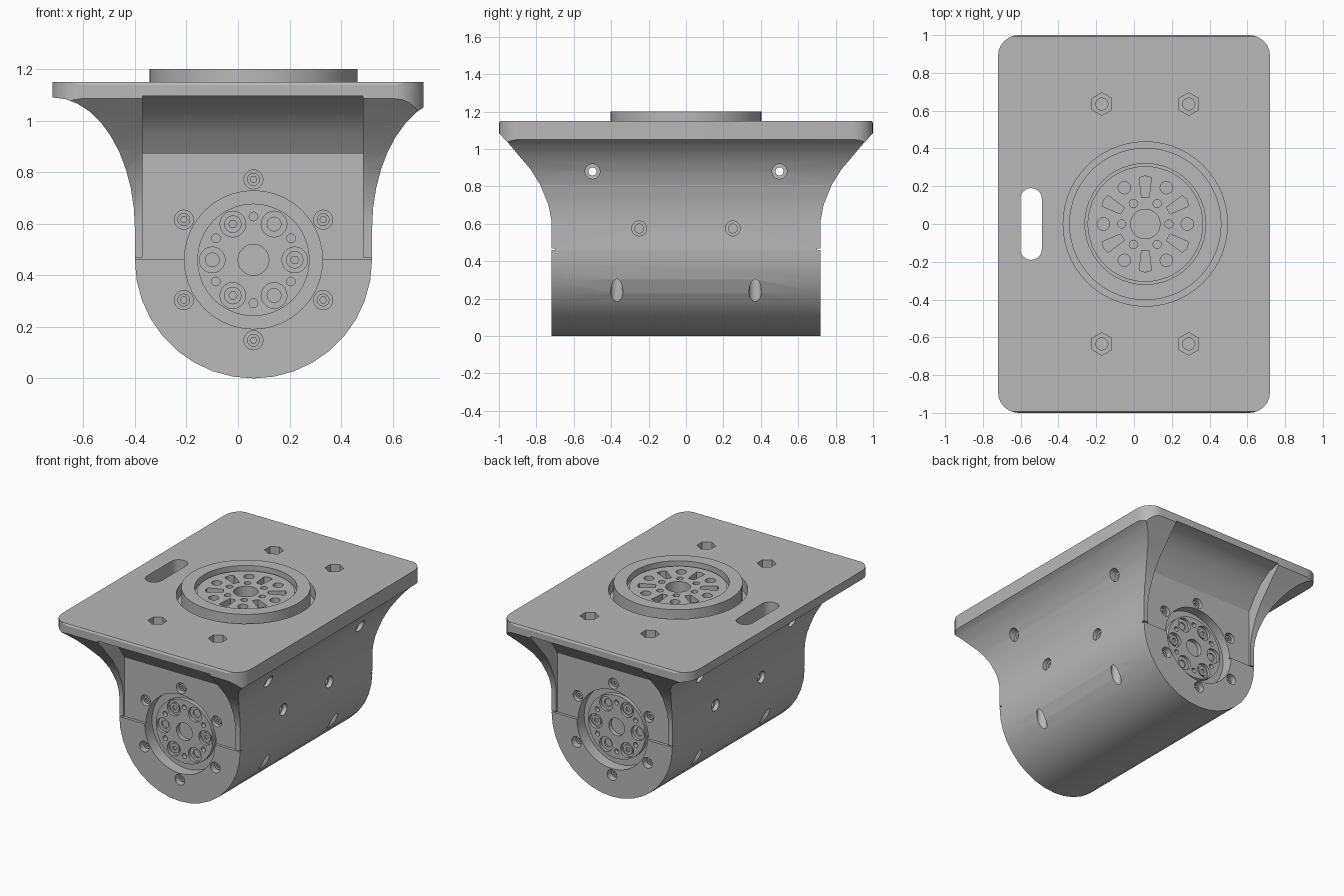
import bpy, bmesh
from math import sin, cos, pi, radians

if "Cube" in bpy.data.objects:
    bpy.data.objects.remove(bpy.data.objects["Cube"], do_unlink=True)

grey = bpy.data.materials.new("machined grey")
grey.use_nodes = True
GREY = (0.48, 0.48, 0.48, 1)
grey.diffuse_color = GREY
grey.node_tree.nodes["Principled BSDF"].inputs["Base Color"].default_value = GREY

CX, CZ = 0.06, 0.46          # shared axis of the drum and the turntable
R = 0.46                     # drum radius


def circle(u, v, r, n=32, a0=0.0):
    return [(u + r * cos(a0 + 2 * pi * i / n), v + r * sin(a0 + 2 * pi * i / n)) for i in range(n)]


def polar(u, v, r, deg):
    return u + r * cos(radians(deg)), v + r * sin(radians(deg))


def solid(name, *prisms):
    """Mesh object made of prisms, each given as (outline, axis, low, high)."""
    bm = bmesh.new()
    for pts, axis, lo, hi in prisms:
        lo, hi = min(lo, hi), max(lo, hi)
        place = {"x": lambda u, v, d: (d, u, v),
                 "y": lambda u, v, d: (u, d, v),
                 "z": lambda u, v, d: (u, v, d)}[axis]
        low = [bm.verts.new(place(u, v, lo)) for u, v in pts]
        high = [bm.verts.new(place(u, v, hi)) for u, v in pts]
        bm.faces.new(low)
        bm.faces.new(high)
        for i in range(len(pts)):
            j = (i + 1) % len(pts)
            bm.faces.new((low[i], low[j], high[j], high[i]))
    bmesh.ops.recalc_face_normals(bm, faces=bm.faces)
    mesh = bpy.data.meshes.new(name)
    bm.to_mesh(mesh)
    bm.free()
    mesh.materials.append(grey)
    ob = bpy.data.objects.new(name, mesh)
    bpy.context.collection.objects.link(ob)
    return ob


def boolean(ob, operation, *prisms):
    cutter = solid("cutter", *prisms)
    cutter.hide_render = True
    mod = ob.modifiers.new("cut", "BOOLEAN")
    mod.operation, mod.solver, mod.object = operation, "EXACT", cutter
    bpy.context.view_layer.objects.active = ob
    bpy.ops.object.modifier_apply(modifier=mod.name)
    bpy.data.objects.remove(cutter, do_unlink=True)


def finish(ob):
    bpy.ops.object.select_all(action="DESELECT")
    ob.select_set(True)
    bpy.context.view_layer.objects.active = ob
    bpy.ops.object.shade_smooth_by_angle(angle=radians(28))


# housing: flared drum section, trimmed by the end flare and rounded plate outline
flare = [(R + 0.32 * (1 - cos(t)), 0.58 + 0.51 * sin(t)) for t in [pi / 2 * i / 10 for i in range(11)]]
half = [(R * sin(pi / 2 * i / 9), CZ - R * cos(pi / 2 * i / 9)) for i in range(10)]
half += flare + [(0.9, 1.09), (0.9, 1.15)]
section = [(CX + u, v) for u, v in half] + [(CX - u, v) for u, v in reversed(half[1:])]
housing = solid("housing", (section, "y", -1.1, 1.1))

end = [(0.72, -0.1), (0.72, 0.62), (0.735, 0.7), (0.78, 0.81), (0.83, 0.89), (0.89, 0.96),
       (0.94, 1.02), (1, 1.085), (1, 1.138), (0.988, 1.16)]
boolean(housing, "INTERSECT", (end + [(-u, v) for u, v in reversed(end)], "x", -1, 1))

corner = 0.11
outline = []
for sx, sy, start in ((1, 1, 0), (-1, 1, 90), (-1, -1, 180), (1, -1, 270)):
    outline += [polar(sx * (0.72 - corner), sy * (1 - corner), corner, start + 15 * i) for i in range(7)]
boolean(housing, "INTERSECT", (outline, "z", -0.2, 1.4))

# end recesses between the side gussets
recess = [(0.705, 0.468), (0.705, 0.87), (0.76, 0.95), (0.82, 1.02), (0.9, 1.075), (0.97, 1.095),
          (1.2, 1.1), (1.2, 0.468)]
boolean(housing, "DIFFERENCE", *[([(s * u, v) for u, v in recess], "x", -0.37, 0.485) for s in (-1, 1)])

# bearing pockets, screw counterbores and the split line at each end
cuts, grooves = [], []
screw_spots = [polar(CX, CZ, 0.312, 30 + 60 * i) for i in range(6)]
for s in (-1, 1):
    cuts.append((circle(CX, CZ, 0.268, 40), "y", s * 0.64, s * 0.9))
    cuts += [(circle(u, v, 0.037, 20), "y", s * 0.67, s * 0.9) for u, v in screw_spots]
    for x0, x1 in ((-0.5, -0.15), (0.27, 0.7)):
        grooves.append(([(x0, 0.461), (x1, 0.461), (x1, 0.469), (x0, 0.469)], "y", s * 0.7, s * 0.9))
boolean(housing, "DIFFERENCE", *cuts)
boolean(housing, "DIFFERENCE", *grooves)

# side bolt holes, lower vertical holes
wide, narrow = [], []
for y in (-1, 1):
    narrow.append((circle(y * 0.5, 0.88, 0.022, 16), "x", -1, 1))
    for s in (-1, 1):
        wide.append((circle(y * 0.5, 0.88, 0.04, 20), "x", CX + s * 0.485, CX + s * 0.8))
        wide.append((circle(y * 0.25, 0.575, 0.04, 20), "x", CX + s * 0.43, CX + s * 0.8))
        narrow.append((circle(y * 0.25, 0.575, 0.024, 16), "x", CX + s * 0.3, CX + s * 0.8))
        wide.append((circle(CX + s * 0.4, y * 0.37, 0.033, 20), "z", -0.1, 0.36))

# plate: turntable well, hex nut pockets and cable slot
wide.append((circle(CX, 0, 0.435, 56), "z", 1.07, 1.3))
for x in (-0.17, 0.29):
    for y in (-0.635, 0.635):
        wide.append((circle(x, y, 0.06, 6, pi / 6), "z", 1.09, 1.3))
        narrow.append((circle(x, y, 0.032, 16), "z", 1.0, 1.3))
slot = [polar(-0.545, 0.133, 0.057, 15 * i) for i in range(13)]
slot += [(-1.09 - u, -v) for u, v in slot]
wide.append((slot, "z", 0.7, 1.3))
boolean(housing, "DIFFERENCE", *wide)
boolean(housing, "DIFFERENCE", *narrow)
finish(housing)

# turntable with raised rim and spoked disc
turntable = solid("turntable", (circle(CX, 0, 0.403, 56), "z", 1.05, 1.2))
boolean(turntable, "DIFFERENCE", (circle(CX, 0, 0.32, 48), "z", 1.155, 1.3))
boolean(turntable, "UNION", (circle(CX, 0, 0.306, 48), "z", 1.1, 1.17))
holes = [(circle(CX, 0, 0.078, 24), "z", 1.08, 1.3)]
for i in range(6):
    a = radians(30 + 60 * i)
    wedge = [(0.14, -0.02), (0.245, -0.032), (0.255, 0), (0.245, 0.032), (0.14, 0.02)]
    wedge = [(CX + u * cos(a) - v * sin(a), u * sin(a) + v * cos(a)) for u, v in wedge]
    holes.append((wedge, "z", 1.08, 1.3))
    holes.append((circle(*polar(CX, 0, 0.222, 60 * i), 0.033, 16), "z", 1.08, 1.3))
    holes.append((circle(*polar(CX, 0, 0.125, 60 * i), 0.022, 12), "z", 1.08, 1.3))
boolean(turntable, "DIFFERENCE", *holes)
finish(turntable)

# drive horns and clamp screws at both ends
for s, side in ((-1, "front"), (1, "back")):
    horn = solid(side + "_horn", (circle(CX, CZ, 0.218, 40), "y", s * 0.6, s * 0.67))
    pockets = [(circle(CX, CZ, 0.06, 24), "y", s * 0.62, s * 0.8)]
    bores = []
    for i in range(6):
        u, v = polar(CX, CZ, 0.16, 60 * i)
        pockets.append((circle(u, v, 0.05, 20), "y", s * 0.65, s * 0.8))
        pockets.append((circle(*polar(CX, CZ, 0.168, 30 + 60 * i), 0.017, 12), "y", s * 0.63, s * 0.8))
        bores.append((circle(u, v, 0.027, 16), "y", s * 0.62, s * 0.8))
    boolean(horn, "DIFFERENCE", *pockets)
    boolean(horn, "DIFFERENCE", *bores)
    finish(horn)

    screws = [(circle(u, v, 0.025, 16), "y", s * 0.66, s * 0.69) for u, v in screw_spots]
    screws += [(circle(*polar(CX, CZ, 0.16, 120 * i), 0.034, 16), "y", s * 0.64, s * 0.662) for i in range(3)]
    heads = solid(side + "_screws", *screws)
    sockets = [(circle(u, v, 0.013, 6), "y", s * 0.675, s * 0.8) for u, v in screw_spots]
    sockets += [(circle(*polar(CX, CZ, 0.16, 120 * i), 0.016, 6), "y", s * 0.652, s * 0.8) for i in range(3)]
    boolean(heads, "DIFFERENCE", *sockets)
    finish(heads)
